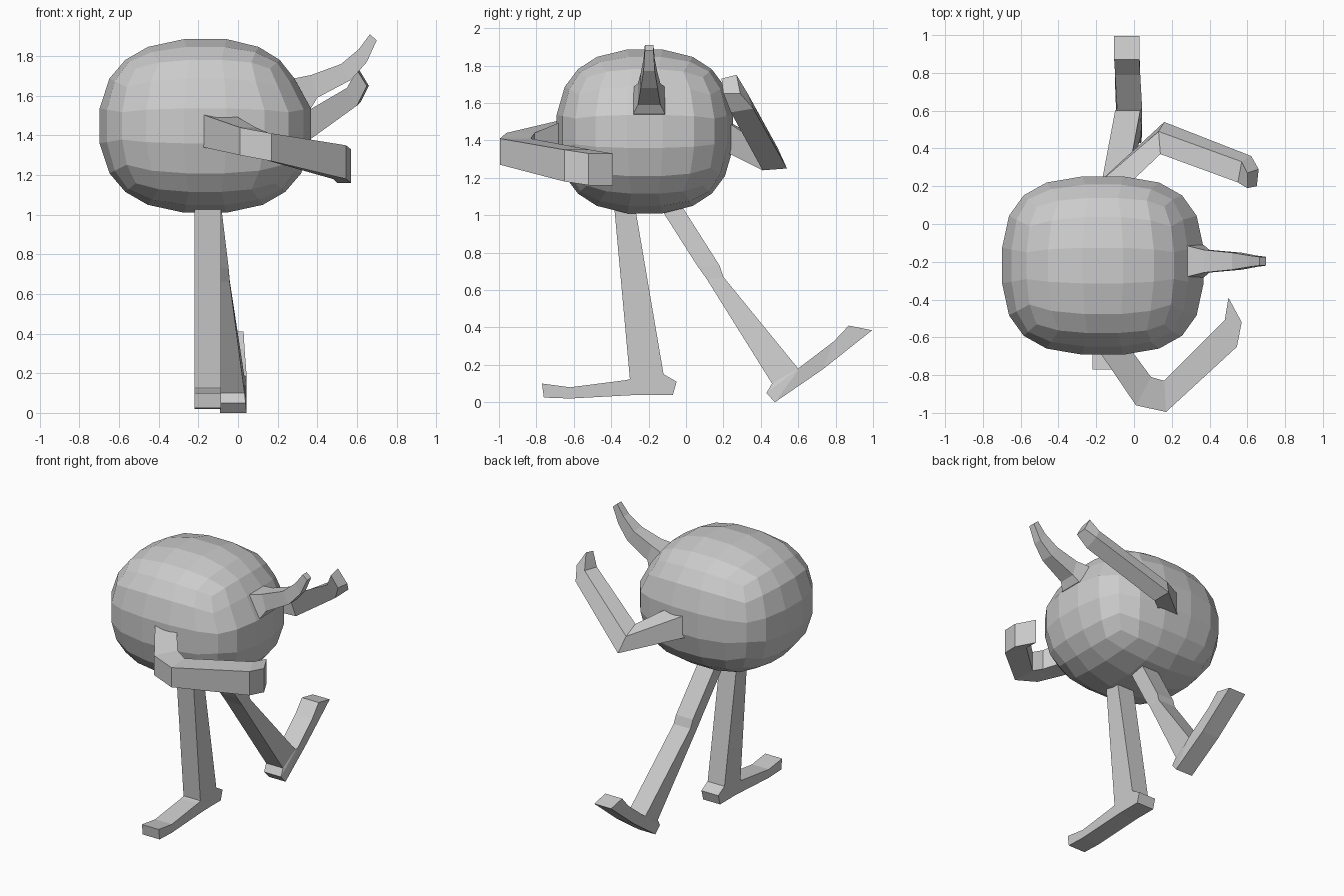
import bpy, bmesh

def finish(name, bm):
    bmesh.ops.recalc_face_normals(bm, faces=bm.faces[:])
    me = bpy.data.meshes.new(name)
    bm.to_mesh(me)
    bm.free()
    ob = bpy.data.objects.new(name, me)
    bpy.context.collection.objects.link(ob)
    return ob

def tube(name, sections):
    """Skin a chain of four-cornered sections and cap both ends."""
    bm = bmesh.new()
    rings = [[bm.verts.new(p) for p in s] for s in sections]
    for r, q in zip(rings, rings[1:]):
        for i in range(4):
            j = (i + 1) % 4
            bm.faces.new((r[i], r[j], q[j], q[i]))
    bm.faces.new(rings[0])
    bm.faces.new(rings[-1][::-1])
    return finish(name, bm)

def leg(name, steps):
    """Each step: left x, then the (y, z) of the two profile edges."""
    w = 0.133
    tube(name, [[(x, *a), (x + w, *a), (x + w, *b), (x, *b)] for x, a, b in steps])

# Body: gridded cube pushed out to a squarish ball
bm = bmesh.new()
bmesh.ops.create_cube(bm, size=2)
bmesh.ops.subdivide_edges(bm, edges=bm.edges[:], cuts=4, use_grid_fill=True)
for v in bm.verts:
    x, y, z = v.co
    r = (abs(x) ** 2.8 + abs(y) ** 2.8) ** (1 / 2.8)
    n = (r ** 2.4 + abs(z) ** 2.4) ** (1 / 2.4)
    x, y, z = x / n, y / n, z / n
    if x > 0.5 and z > 0.4:      # flatter upper side behind the horn
        x *= 0.93
    v.co = (-0.165 + 0.54 * x, -0.22 + 0.478 * y, 1.448 + 0.445 * z)
finish("body", bm)

# Standing leg with its foot
leg("standing_leg", [
    (-0.22, (-0.385, 1.06), (-0.275, 1.06)),
    (-0.22, (-0.30, 0.125), (-0.12, 0.15)),
    (-0.22, (-0.31, 0.121), (-0.05, 0.11)),
    (-0.22, (-0.32, 0.119), (-0.07, 0.04)),
    (-0.22, (-0.33, 0.117), (-0.25, 0.04)),
    (-0.22, (-0.62, 0.08), (-0.62, 0.02)),
    (-0.22, (-0.77, 0.10), (-0.76, 0.025))])

# Swinging leg with its foot raised behind
leg("swinging_leg", [
    (-0.22, (-0.15, 1.06), (-0.03, 1.06)),
    (-0.18, (0.06, 0.73), (0.18, 0.73)),
    (-0.175, (0.11, 0.66), (0.20, 0.67)),
    (-0.10, (0.46, 0.10), (0.60, 0.18)),
    (-0.095, (0.43, 0.05), (0.605, 0.184)),
    (-0.09, (0.475, 0.0), (0.615, 0.192)),
    (-0.10, (0.73, 0.175), (0.79, 0.325)),
    (-0.105, (0.995, 0.385), (0.87, 0.41))])

# Right arm: outer (x, y), inner (x, y), top z, bottom z
right_arm = [
    ((-0.22, -0.62), (-0.05, -0.62), 1.52, 1.35),
    ((0.01, -0.96), (0.09, -0.81), 1.44, 1.30),
    ((0.17, -0.995), (0.16, -0.83), 1.41, 1.27),
    ((0.545, -0.65), (0.48, -0.51), 1.35, 1.18),
    ((0.57, -0.52), (0.50, -0.39), 1.33, 1.16)]
tube("right_arm", [[(*o, t), (*i, t), (*i, b), (*o, b)] for o, i, t, b in right_arm])

# Left arm, forearm raised
tube("left_arm", [
    [(-0.22, 0.19, 1.52), (-0.05, 0.19, 1.52), (-0.05, 0.19, 1.35), (-0.22, 0.19, 1.35)],
    [(0.13, 0.49, 1.36), (0.14, 0.37, 1.40), (0.17, 0.41, 1.24), (0.16, 0.54, 1.25)],
    [(0.57, 0.33, 1.65), (0.55, 0.22, 1.64), (0.60, 0.24, 1.55), (0.62, 0.36, 1.57)],
    [(0.60, 0.27, 1.75), (0.60, 0.19, 1.73), (0.65, 0.20, 1.65), (0.66, 0.29, 1.65)]])

# Curved horn: upper (x, z), lower (x, z), half width
horn = [
    ((0.22, 1.68), (0.30, 1.52), 0.085),
    ((0.27, 1.685), (0.37, 1.54), 0.085),
    ((0.37, 1.705), (0.40, 1.59), 0.06),
    ((0.52, 1.76), (0.57, 1.68), 0.045),
    ((0.61, 1.835), (0.65, 1.77), 0.03),
    ((0.665, 1.91), (0.70, 1.88), 0.023)]
yc = -0.197
tube("horn", [[(u[0], yc - w, u[1]), (u[0], yc + w, u[1]),
               (l[0], yc + w, l[1]), (l[0], yc - w, l[1])] for u, l, w in horn])
